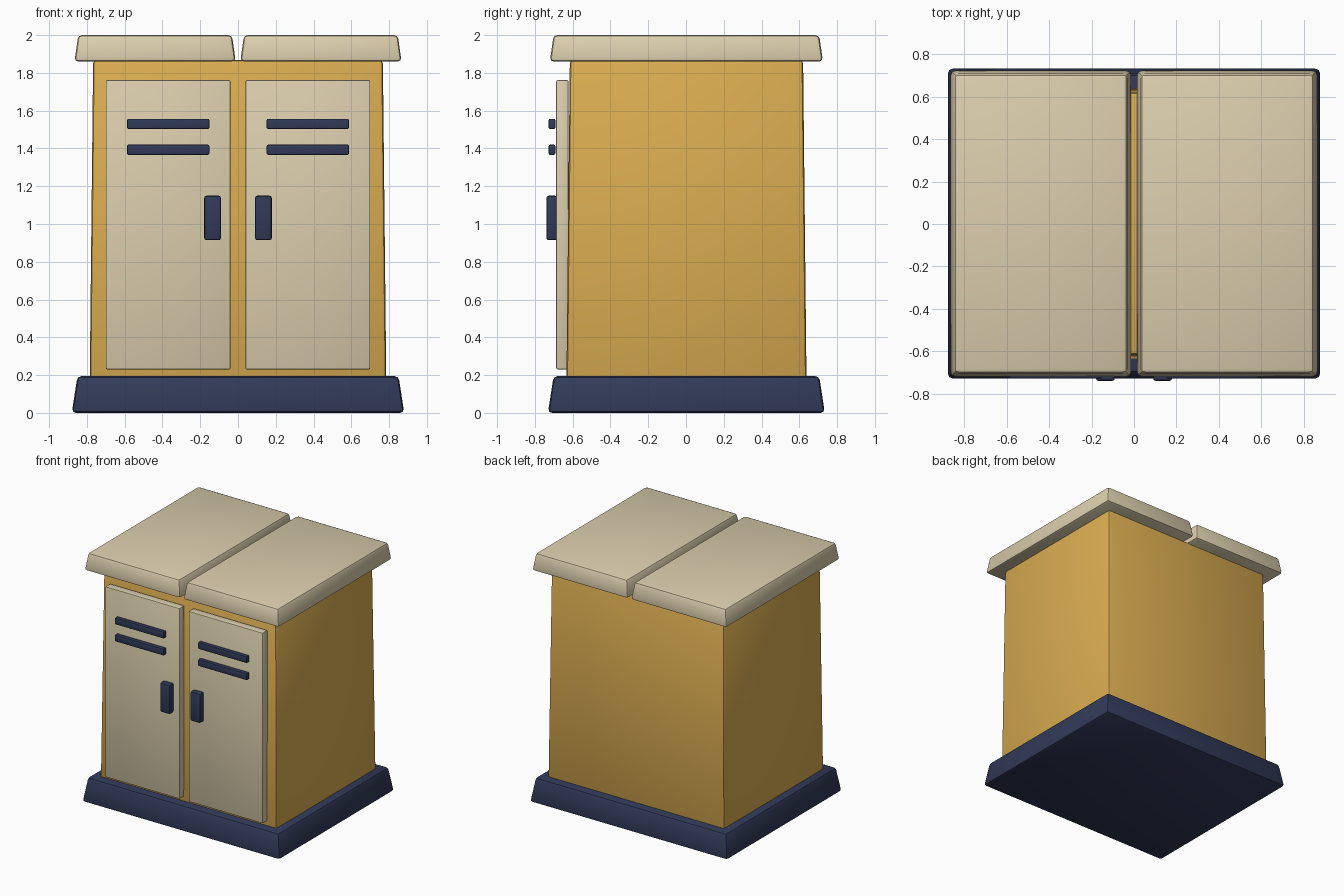
import bpy
import bmesh
import math

if "Cube" in bpy.data.objects:
    bpy.data.objects.remove(bpy.data.objects["Cube"])


def material(name, rgb):
    # sRGB 0-255 converted to linear
    lin = [(c / 255 / 12.92) if c < 11 else ((c / 255 + 0.055) / 1.055) ** 2.4 for c in rgb]
    m = bpy.data.materials.new(name)
    m.diffuse_color = (*lin, 1)
    m.use_nodes = True
    m.node_tree.nodes["Principled BSDF"].inputs["Base Color"].default_value = m.diffuse_color
    return m


OCHRE = material("ochre", (219, 173, 81))
CREAM = material("cream", (219, 206, 173))
NAVY = material("navy", (49, 58, 88))


def block(name, x, y, z, mat, bevel, taper=0.0):
    """Bevelled box over the given ranges, its top drawn in by taper on all sides."""
    bm = bmesh.new()
    bmesh.ops.create_cube(bm, size=1)
    for v in bm.verts:
        inset = taper if v.co.z > 0 else 0
        for i, (lo, hi) in enumerate((x, y, z)):
            side = hi if v.co[i] > 0 else lo
            if i < 2:
                side += -inset if v.co[i] > 0 else inset
            v.co[i] = side
    bmesh.ops.bevel(bm, geom=bm.edges[:], offset=bevel, offset_type='OFFSET',
                    segments=2, profile=0.5, affect='EDGES')
    bmesh.ops.recalc_face_normals(bm, faces=bm.faces[:])
    me = bpy.data.meshes.new(name)
    bm.to_mesh(me)
    bm.free()
    me.materials.append(mat)
    ob = bpy.data.objects.new(name, me)
    bpy.context.collection.objects.link(ob)
    bpy.ops.object.select_all(action='DESELECT')
    ob.select_set(True)
    bpy.context.view_layer.objects.active = ob
    bpy.ops.object.shade_smooth_by_angle(angle=math.radians(30))
    return ob


def pair(name, x, *args, **kw):
    """Left and right copies; x is given for the right one."""
    block("right_" + name, x, *args, **kw)
    block("left_" + name, (-x[1], -x[0]), *args, **kw)


# Plinth and cabinet body
block("plinth", (-0.88, 0.88), (-0.731, 0.735), (0, 0.195), NAVY, 0.022, taper=0.03)
block("cabinet_body", (-0.785, 0.785), (-0.633, 0.638), (0.17, 1.868), OCHRE, 0.02, taper=0.018)

# Split top
pair("top_slab", (0.012, 0.866), (-0.721, 0.725), (1.86, 2.0), CREAM, 0.02, taper=0.02)

# Doors with vents and handles
pair("door", (0.04, 0.70), (-0.687, -0.622), (0.23, 1.762), CREAM, 0.008)
for i, z in enumerate((1.53, 1.393)):
    pair(f"vent_{i + 1}", (0.152, 0.587), (-0.727, -0.692), (z - 0.027, z + 0.027), NAVY, 0.007)
pair("handle", (0.09, 0.179), (-0.739, -0.683), (0.914, 1.15), NAVY, 0.012)
